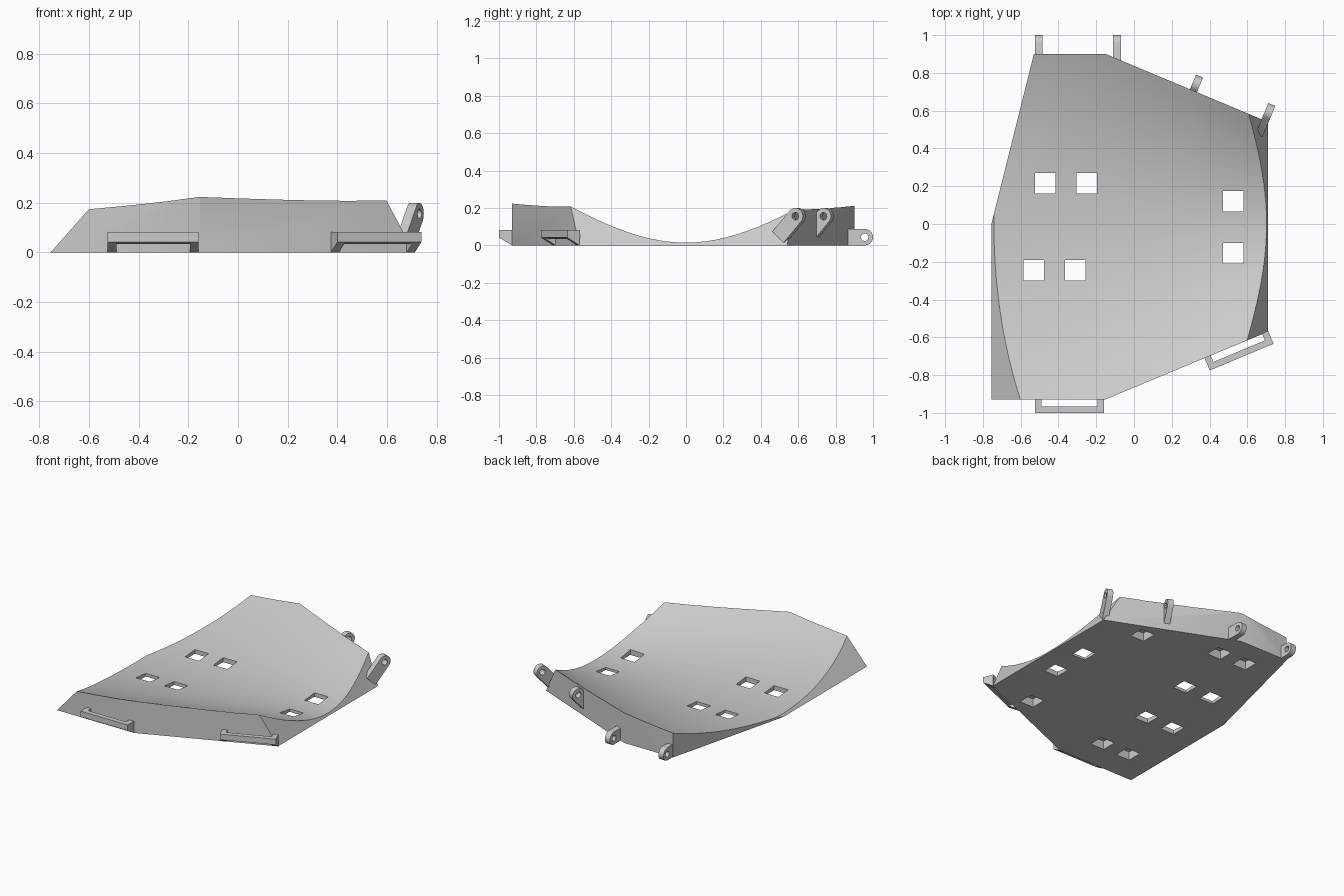
import bpy, bmesh, math
from mathutils import Vector, Matrix

if "Cube" in bpy.data.objects:
    bpy.data.objects.remove(bpy.data.objects["Cube"], do_unlink=True)

grey = bpy.data.materials.new("plain grey")
grey.use_nodes = True
colour = (0.6, 0.6, 0.6, 1)
grey.diffuse_color = colour
grey.node_tree.nodes["Principled BSDF"].inputs["Base Color"].default_value = colour


def make_object(name, bm):
    bmesh.ops.recalc_face_normals(bm, faces=bm.faces)
    mesh = bpy.data.meshes.new(name)
    bm.to_mesh(mesh)
    bm.free()
    mesh.materials.append(grey)
    ob = bpy.data.objects.new(name, mesh)
    bpy.context.collection.objects.link(ob)
    return ob


def select_only(ob):
    bpy.ops.object.select_all(action='DESELECT')
    ob.select_set(True)
    bpy.context.view_layer.objects.active = ob


def subtract(ob, cutter):
    cutter.hide_render = True
    mod = ob.modifiers.new("cut", 'BOOLEAN')
    mod.operation = 'DIFFERENCE'
    mod.solver = 'EXACT'
    mod.object = cutter
    select_only(ob)
    bpy.ops.object.modifier_apply(modifier=mod.name)
    bpy.data.objects.remove(cutter, do_unlink=True)


def smooth(ob):
    select_only(ob)
    bpy.ops.object.shade_smooth_by_angle(angle=math.radians(30))


def box(bm, low, high):
    size = Vector(high) - Vector(low)
    mid = (Vector(high) + Vector(low)) / 2
    bmesh.ops.create_cube(bm, size=1, matrix=Matrix.Translation(mid) @ Matrix.Diagonal((*size, 1)))


def prism(bm, profile, x0, x1):
    # Profile of (y, z) points swept along x
    face = bm.faces.new([bm.verts.new((x0, y, z)) for y, z in profile])
    new = bmesh.ops.extrude_face_region(bm, geom=[face])["geom"]
    bmesh.ops.translate(bm, vec=(x1 - x0, 0, 0),
                        verts=[v for v in new if isinstance(v, bmesh.types.BMVert)])


# Plate body: a block trimmed by its side planes
BACK, FRONT = 0.9, -0.93
planes = [  # point on plane, outward normal
    ((0, FRONT, 0), (0, -1, 0)),
    ((0, BACK, 0), (0, 1, 0)),
    ((-0.155, FRONT, 0), (0.36, -0.865, 0)),
    ((-0.15, BACK, 0), (0.36, 0.86, 0)),
    ((0.71, 0, 0), (1, 0, 0.535)),
    ((-0.755, 0, 0), (-1, 0, 0.886)),
    ((-0.755, 0, 0), (-0.9, 0.225, 0)),
]
bm = bmesh.new()
box(bm, (-1, -1.2, 0), (1, 1.2, 0.4))
for point, normal in planes:
    bmesh.ops.bisect_plane(bm, geom=bm.verts[:] + bm.edges[:] + bm.faces[:], dist=1e-5,
                           plane_co=point, plane_no=normal, clear_outer=True)
    bmesh.ops.holes_fill(bm, edges=[e for e in bm.edges if e.is_boundary], sides=0)
plate = make_object("plate_body", bm)


# Conical hollow scooped out of the top
def hollow_height(x, y):
    return 0.015 + y * y / (3.7 - 2.9 * x)


bm = bmesh.new()
bmesh.ops.create_grid(bm, x_segments=12, y_segments=40, size=1)
for v in bm.verts:
    v.co.x *= 0.9
    v.co.y *= 1.1
    v.co.z = hollow_height(v.co.x, v.co.y)
new = bmesh.ops.extrude_face_region(bm, geom=bm.faces[:])["geom"]
for v in new:
    if isinstance(v, bmesh.types.BMVert):
        v.co.z = 1.5
subtract(plate, make_object("hollow_cutter", bm))

# Square through slots and blind pockets underneath
slots = [(-0.47, 0.215), (-0.25, 0.215), (-0.53, -0.245), (-0.31, -0.245),
         (0.525, 0.12), (0.525, -0.155)]
pockets = [(0.39, 0.55), (-0.14, 0.69), (-0.35, 0.69),
           (-0.31, -0.685), (-0.525, -0.685), (0.39, -0.56)]
HALF = 0.054
bm = bmesh.new()
for spots, top in ((slots, 0.5), (pockets, 0.06)):
    for x, y in spots:
        box(bm, (x - HALF, y - HALF, -0.1), (x + HALF, y + HALF, top))
subtract(plate, make_object("slot_cutter", bm))
smooth(plate)


# Pierced lugs: rounded arm in the y-z plane, pivot at its origin
def lug(name, location, turn, tilt, length, radius=0.044):
    arc = [(radius * math.cos(a), radius * math.sin(a))
           for a in (math.pi * (i / 12 - 0.5) for i in range(13))]
    bm = bmesh.new()
    prism(bm, arc + [(-length, radius), (-length, -radius)], -0.02, 0.02)
    ob = make_object(name, bm)
    bm = bmesh.new()
    bmesh.ops.create_cone(bm, cap_ends=True, segments=20, radius1=0.02, radius2=0.02,
                          depth=0.2, matrix=Matrix.Rotation(math.pi / 2, 4, 'Y'))
    subtract(ob, make_object("pin_cutter", bm))
    ob.data.transform(Matrix.Translation(location) @ Matrix.Rotation(turn, 4, 'Z')
                      @ Matrix.Rotation(tilt, 4, 'X'))
    smooth(ob)


SLANT = math.radians(22.6)
lug("back_lug_outer", (-0.505, 0.956, 0.044), 0, 0, 0.08)
lug("back_lug_inner", (-0.09, 0.956, 0.044), 0, 0, 0.09)
lug("slanted_lug_inner", (0.33, 0.742, 0.156), -SLANT, math.radians(48), 0.15)
lug("slanted_lug_outer", (0.713, 0.592, 0.156), -SLANT, math.radians(48), 0.15)


# Strap handles: two wedge legs joined by a bar
def handle(name, location, turn):
    half, leg = 0.183, 0.035
    bm = bmesh.new()
    outline = [(0.004, 0), (0.004, 0.082), (-0.07, 0.082), (-0.07, 0.042), (0, 0)]
    prism(bm, outline[1:], -half, -half + leg)
    prism(bm, outline[1:], half - leg, half)
    bar = [(-0.036, 0.082), (-0.07, 0.082), (-0.07, 0.042), (-0.036, 0.034)]
    prism(bm, bar, leg - half, half - leg)
    ob = make_object(name, bm)
    ob.data.transform(Matrix.Translation(location) @ Matrix.Rotation(turn, 4, 'Z'))


handle("front_handle", (-0.342, FRONT, 0), 0)
handle("slanted_handle", (0.543, -0.64, 0), SLANT)
